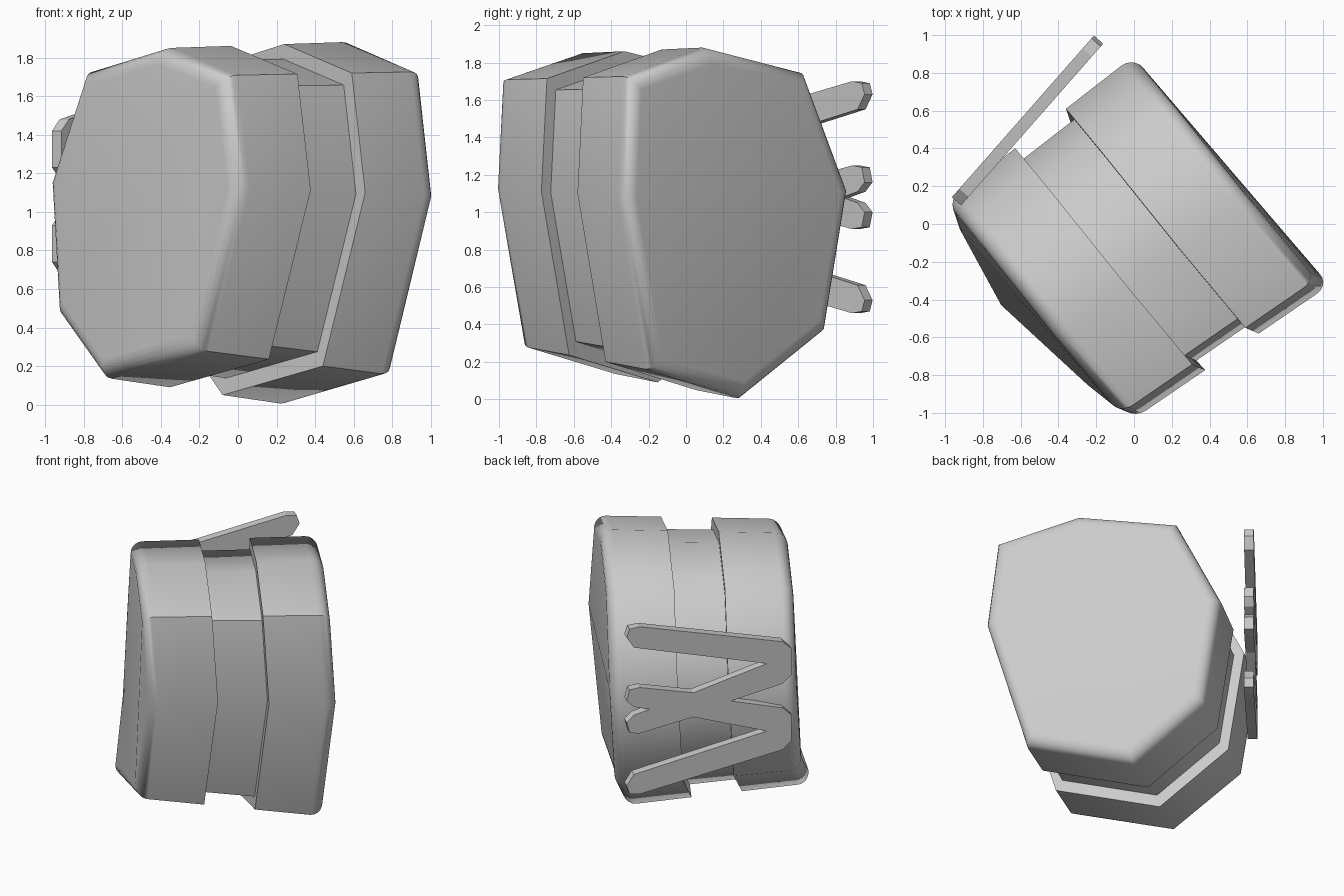
import bpy, bmesh
from math import sin, cos, pi, radians
from mathutils import Vector

if "Cube" in bpy.data.objects:
    bpy.data.objects.remove(bpy.data.objects["Cube"])

# Eight-sided cross-section of the drum, taken at the rear band's front edge
SECTION = [Vector(p) for p in (
    (0.24, -0.13, 1.87), (0.59, -0.55, 1.72), (0.66, -0.58, 1.10), (0.44, -0.43, 0.20),
    (-0.08, 0.05, 0.05), (-0.32, 0.49, 0.40), (-0.36, 0.61, 1.13), (-0.17, 0.38, 1.74))]
CENTRE = sum(SECTION, Vector()) / len(SECTION)
AXIS = Vector((0.81, 0.59, -0.04))
TAPER = Vector((0.04, 0.04, 0.08))


def link(name, bm, angle):
    bmesh.ops.recalc_face_normals(bm, faces=bm.faces)
    me = bpy.data.meshes.new(name)
    bm.to_mesh(me)
    bm.free()
    ob = bpy.data.objects.new(name, me)
    bpy.context.collection.objects.link(ob)
    bpy.ops.object.select_all(action='DESELECT')
    bpy.context.view_layer.objects.active = ob
    ob.select_set(True)
    if angle:
        bpy.ops.object.shade_smooth_by_angle(angle=radians(angle))
    return ob


def section_point(p, s, k):
    q = (p - CENTRE) * k
    grow = Vector([1 + t * s for t in TAPER])
    return CENTRE + q * grow + AXIS * s


def rounded_end(s, depth, steps=5):
    """(position, scale) pairs running from the band wall to the flat cap."""
    return [(s + depth * sin(i / steps * pi / 2), 1 - 0.1 * (1 - cos(i / steps * pi / 2)))
            for i in range(steps + 1)]


# Drum body: rounded front band, recessed waist, rounded rear band
profile = (rounded_end(-0.72, -0.08)[::-1]
           + [(-0.34, 1), (-0.34, 0.91), (0, 0.91), (0, 1)]
           + rounded_end(0.37, 0.085))
bm = bmesh.new()
rings = [[bm.verts.new(section_point(p, s, k)) for p in SECTION] for s, k in profile]
for a, b in zip(rings, rings[1:]):
    for i in range(8):
        j = (i + 1) % 8
        bm.faces.new((a[i], a[j], b[j], b[i]))
bm.faces.new(rings[0])
bm.faces.new(rings[-1][::-1])
link("drum_body", bm, 55)

# Crossed prongs: flat plate, half outline mirrored about its middle height
half = [(0.42, 0), (0.06, 0.09), (0, 0.15), (0, 0.34), (0.06, 0.40),
        (1.05, 0.62), (1.12, 0.61), (1.14, 0.55), (1.09, 0.47), (0.17, 0.25),
        (0.68, 0.09), (1.05, 0.17), (1.12, 0.16), (1.14, 0.08), (1.09, 0.03), (0.98, 0)]
outline = half + [(u, -z) for u, z in half[-2:0:-1]]
origin = Vector((-0.94, 0.12, 1.08))
along = Vector((0.66, 0.751, 0))
across = Vector((-0.751, 0.66, 0))
thick = 0.065
bm = bmesh.new()
face = bm.faces.new([bm.verts.new(origin + along * u + Vector((0, 0, z)) - across * thick / 2)
                     for u, z in outline])
ext = bmesh.ops.extrude_face_region(bm, geom=[face], use_keep_orig=True)
bmesh.ops.translate(bm, vec=across * thick,
                    verts=[g for g in ext["geom"] if isinstance(g, bmesh.types.BMVert)])
link("crossed_prongs", bm, None)
